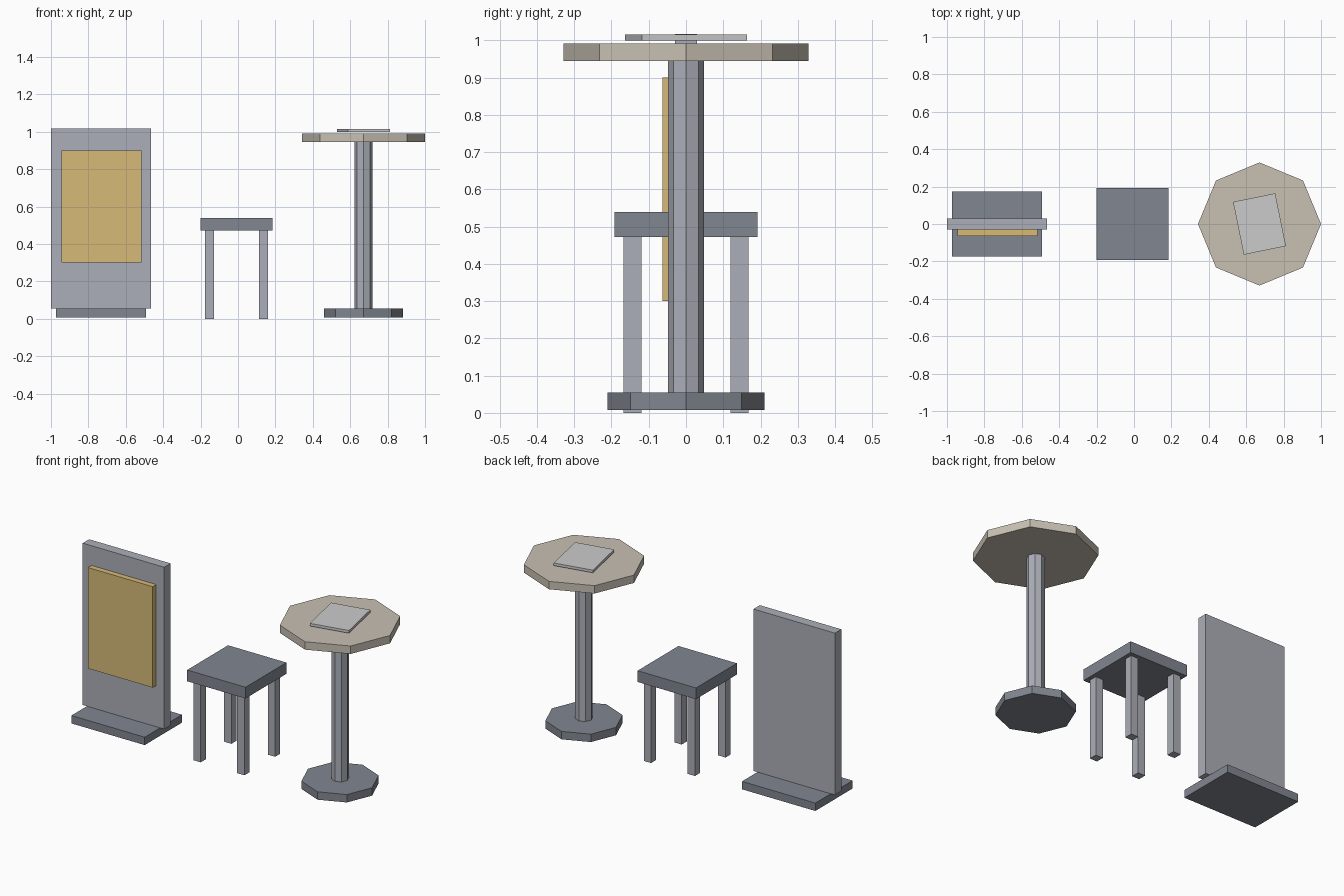
import bpy
from math import radians

if "Cube" in bpy.data.objects:
    bpy.data.objects.remove(bpy.data.objects["Cube"])


def material(name, r, g, b):
    m = bpy.data.materials.new(name)
    m.diffuse_color = (r, g, b, 1)
    m.use_nodes = True
    m.node_tree.nodes["Principled BSDF"].inputs["Base Color"].default_value = m.diffuse_color
    return m


LIGHT = material("light_grey", 0.41, 0.43, 0.48)
DARK = material("dark_grey", 0.22, 0.24, 0.28)
GOLD = material("gold", 0.68, 0.49, 0.19)
BEIGE = material("beige", 0.58, 0.53, 0.45)
PAPER = material("paper", 0.68, 0.69, 0.67)


def finish(name, mat):
    ob = bpy.context.object
    ob.name = ob.data.name = name
    ob.data.materials.append(mat)
    return ob


def box(name, mat, x, y, z, turn=0):
    """Box from (min, max) pairs on each axis, turned about its own z axis."""
    spans = (x, y, z)
    bpy.ops.mesh.primitive_cube_add(
        size=1, location=[(a + b) / 2 for a, b in spans], rotation=(0, 0, turn))
    bpy.context.object.scale = [b - a for a, b in spans]
    bpy.ops.object.transform_apply(location=False, rotation=False, scale=True)
    return finish(name, mat)


def octagon(name, mat, x, radius, z0, z1):
    bpy.ops.mesh.primitive_cylinder_add(
        vertices=8, radius=radius, depth=z1 - z0, location=(x, 0, (z0 + z1) / 2))
    return finish(name, mat)


# Display stand with framed poster on the front
box("stand_base", DARK, (-0.973, -0.491), (-0.175, 0.175), (0.008, 0.055))
box("stand_panel", LIGHT, (-1.0, -0.464), (-0.03, 0.03), (0.055, 1.017))
box("poster", GOLD, (-0.943, -0.517), (-0.063, -0.03), (0.30, 0.90))

# Square stool
SX = -0.008
box("stool_seat", DARK, (SX - 0.192, SX + 0.192), (-0.192, 0.192), (0.472, 0.539))
for sy, end in ((-1, "front"), (1, "back")):
    for sx, side in ((-1, "left"), (1, "right")):
        cx, cy, h = SX + sx * 0.144, sy * 0.144, 0.024
        box(f"stool_{end}_{side}_leg", LIGHT,
            (cx - h, cx + h), (cy - h, cy + h), (0, 0.472))

# Tall octagonal table
TX = 0.671
octagon("table_base", DARK, TX, 0.211, 0.008, 0.055)
octagon("table_post", LIGHT, TX, 0.048, 0.055, 0.945)
octagon("table_top", BEIGE, TX, 0.329, 0.945, 0.992)

# Turned leaflet lying just above the table top
box("leaflet", PAPER, (TX - 0.115, TX + 0.115), (-0.144, 0.144), (1.0, 1.016),
    turn=radians(11.5))
